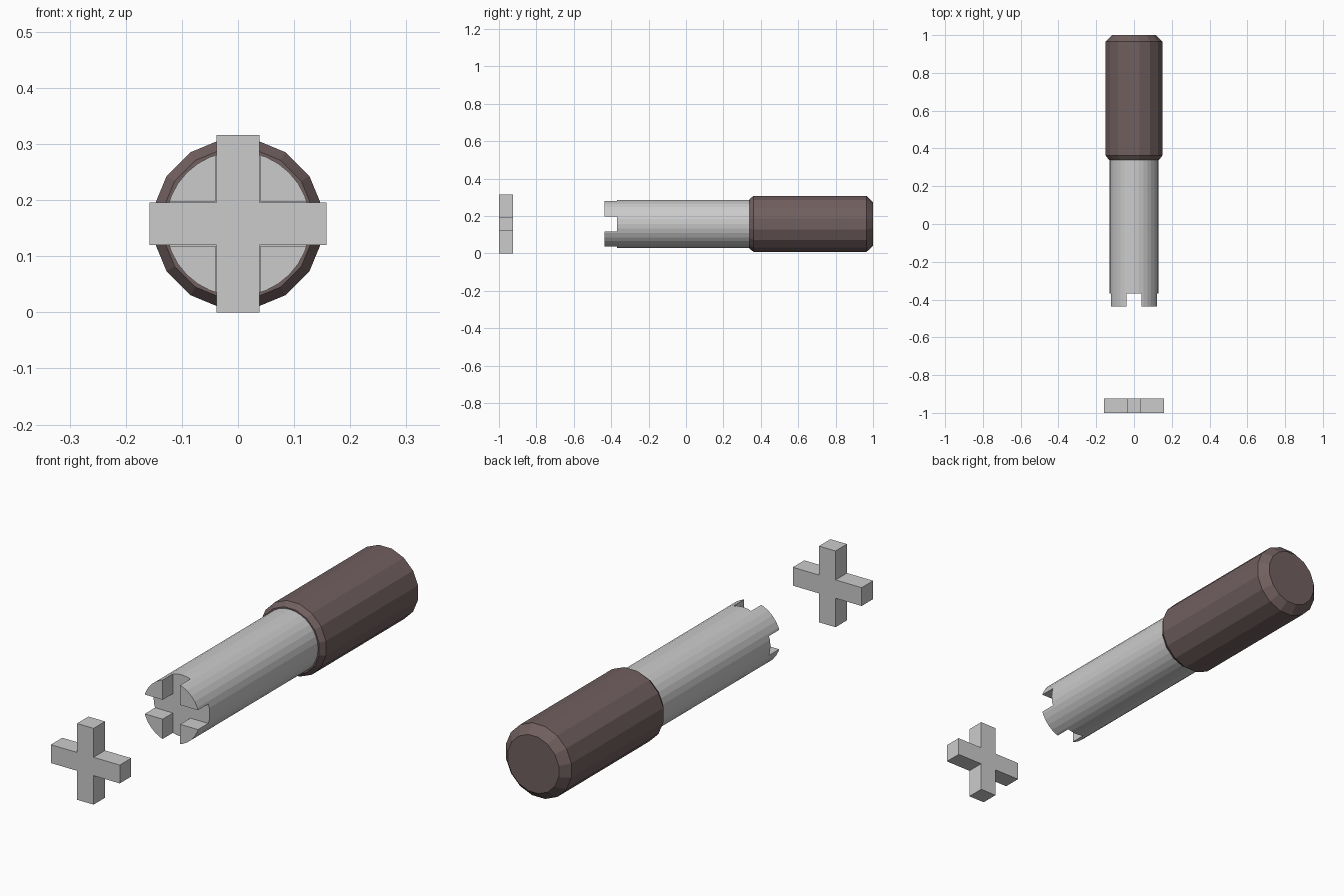
import bpy, bmesh, math

if "Cube" in bpy.data.objects:
    bpy.data.objects.remove(bpy.data.objects["Cube"])

CZ = 0.158  # height of the common axis


def finish(name, bm):
    bmesh.ops.recalc_face_normals(bm, faces=bm.faces)
    mesh = bpy.data.meshes.new(name)
    bm.to_mesh(mesh)
    bm.free()
    obj = bpy.data.objects.new(name, mesh)
    bpy.context.collection.objects.link(obj)
    return obj


def turned(name, profile, sides, phase=0.0):
    """Closed solid turned around the y axis from (y, radius) pairs."""
    bm = bmesh.new()
    rings = []
    for y, r in profile:
        angles = [2 * math.pi * (i + phase) / sides for i in range(sides)]
        rings.append([bm.verts.new((r * math.cos(a), y, CZ + r * math.sin(a))) for a in angles])
    for a, b in zip(rings, rings[1:]):
        for i in range(sides):
            j = (i + 1) % sides
            bm.faces.new((a[i], a[j], b[j], b[i]))
    bm.faces.new(rings[0])
    bm.faces.new(rings[-1])
    return finish(name, bm)


def cross(name, arm, half, y0, y1):
    """Plus-shaped outline extruded along y."""
    outline = []
    for c, s in ((1, 0), (0, 1), (-1, 0), (0, -1)):
        for u, v in ((half, -half), (arm, -half), (arm, half)):
            outline.append((u * c - v * s, u * s + v * c))
    bm = bmesh.new()
    face = bm.faces.new([bm.verts.new((x, y0, CZ + z)) for x, z in outline])
    ext = bmesh.ops.extrude_face_region(bm, geom=[face], use_keep_orig=True)
    verts = [g for g in ext["geom"] if isinstance(g, bmesh.types.BMVert)]
    bmesh.ops.translate(bm, verts=verts, vec=(0, y1 - y0, 0))
    return finish(name, bm)


# Loose cross key in front of the shaft
cross("cross_key", 0.158, 0.038, -1.0, -0.925)

# Shaft with a matching cross slot cut in its tip
shaft = turned("shaft", [(-0.436, 0.129), (0.36, 0.129)], 32)
cutter = cross("slot_cutter", 0.2, 0.04, -0.5, -0.369)
cutter.hide_render = True
cutter.hide_viewport = True
cut = shaft.modifiers.new("slot", "BOOLEAN")
cut.operation = "DIFFERENCE"
cut.solver = "EXACT"
cut.object = cutter

# Chamfered sixteen-sided grip
grip = turned("grip", [(0.34, 0.136), (0.362, 0.153), (0.965, 0.153), (1.0, 0.119)], 16, 0.5)
mat = bpy.data.materials.new("grip_brown")
mat.diffuse_color = (0.165, 0.115, 0.115, 1)
mat.use_nodes = True
mat.node_tree.nodes["Principled BSDF"].inputs["Base Color"].default_value = mat.diffuse_color
grip.data.materials.append(mat)
